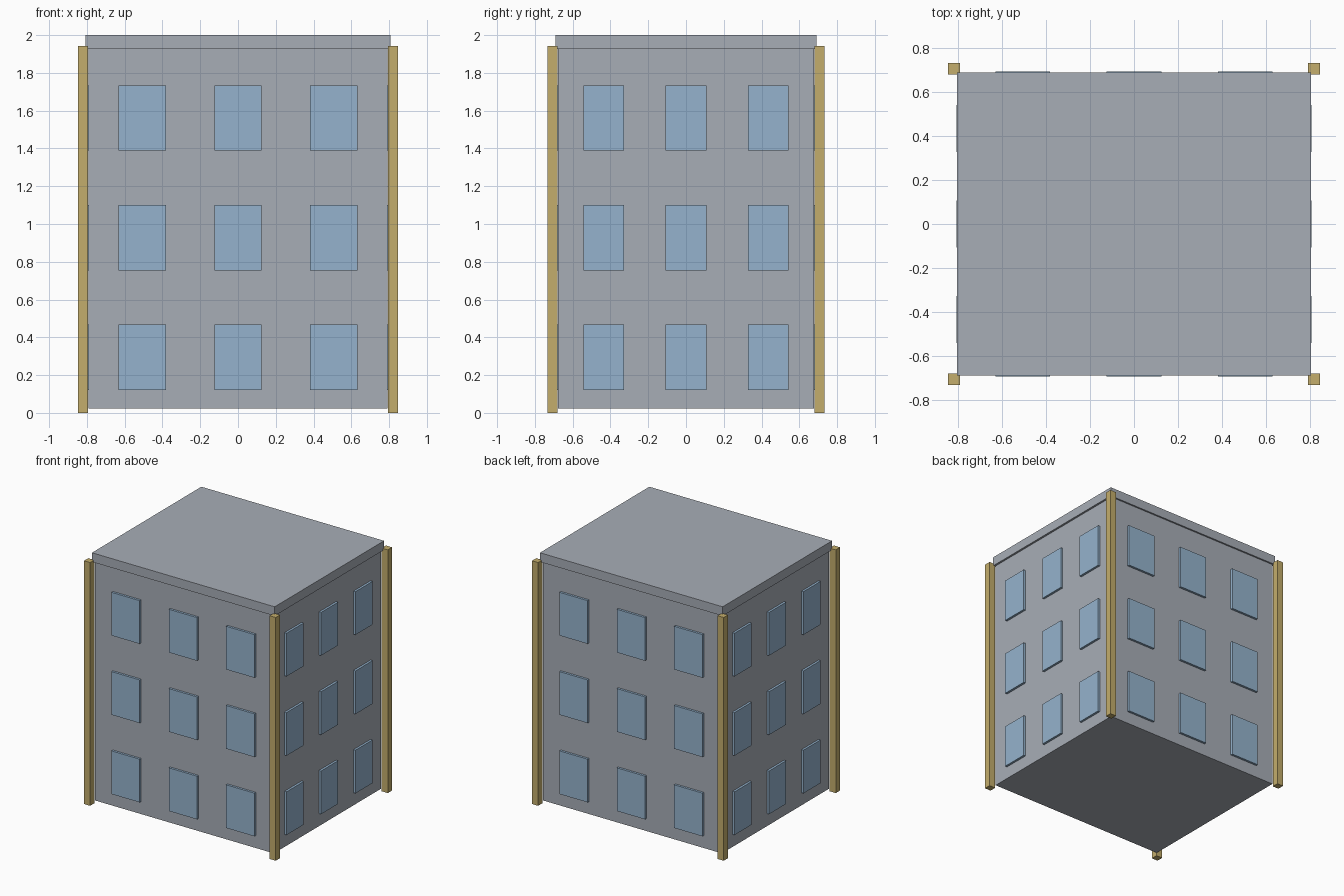
import bpy
from mathutils import Vector

default = bpy.data.objects.get("Cube")
if default:
    bpy.data.objects.remove(default, do_unlink=True)


def material(name, colour):
    mat = bpy.data.materials.new(name)
    mat.use_nodes = True
    mat.diffuse_color = (*colour, 1)
    mat.node_tree.nodes["Principled BSDF"].inputs["Base Color"].default_value = (*colour, 1)
    return mat


GREY = material("concrete grey", (0.39, 0.42, 0.47))
GLASS = material("window blue", (0.30, 0.45, 0.61))
TAN = material("post tan", (0.55, 0.42, 0.15))


def box(name, low, high, mat):
    """Axis-aligned box between two opposite corners."""
    low, high = Vector(low), Vector(high)
    bpy.ops.mesh.primitive_cube_add(size=1, location=(low + high) / 2)
    obj = bpy.context.object
    obj.name = name
    obj.scale = high - low
    bpy.ops.object.transform_apply(location=False, rotation=False, scale=True)
    obj.data.materials.append(mat)
    return obj


# Main block and overhanging roof slab
WALL_X, WALL_Y = 0.791, 0.677
box("walls", (-WALL_X, -WALL_Y, 0.022), (WALL_X, WALL_Y, 1.93), GREY)
box("roof_slab", (-0.807, -0.69, 1.927), (0.807, 0.69, 2.0), GREY)

# Corner posts
for sx, x_side in ((-1, "right"), (1, "left")):
    for sy, y_side in ((-1, "front"), (1, "back")):
        box(f"{y_side}_{x_side}_post",
            (sx * 0.82 - 0.027, sy * 0.707 - 0.027, 0),
            (sx * 0.82 + 0.027, sy * 0.707 + 0.027, 1.942), TAN)

# Three rows of three windows on each wall
DEPTH = 0.018
for row in range(3):
    bottom = 0.122 + row * 0.633
    top = bottom + 0.345
    for col in (-1, 0, 1):
        for side in (-1, 1):
            cx, y_in, y_out = col * 0.507, side * (WALL_Y - 0.01), side * (WALL_Y + DEPTH)
            box("back_window" if side > 0 else "front_window",
                (cx - 0.125, min(y_in, y_out), bottom),
                (cx + 0.125, max(y_in, y_out), top), GLASS)
            cy, x_in, x_out = col * 0.435, side * (WALL_X - 0.01), side * (WALL_X + DEPTH)
            box("left_window" if side > 0 else "right_window",
                (min(x_in, x_out), cy - 0.108, bottom),
                (max(x_in, x_out), cy + 0.108, top), GLASS)
